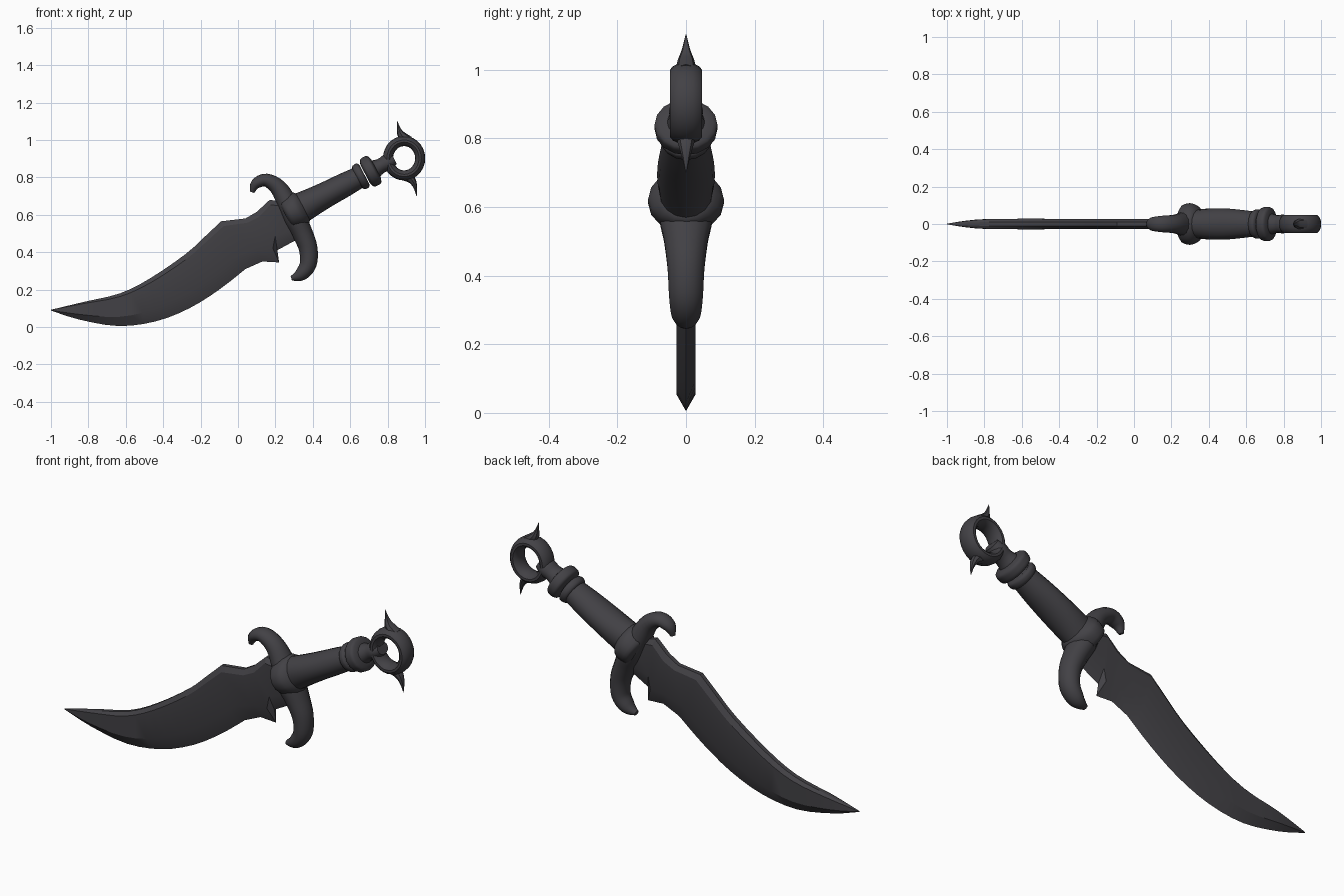
import bpy, bmesh, math
from mathutils import Vector

cube = bpy.data.objects.get("Cube")
if cube:
    bpy.data.objects.remove(cube, do_unlink=True)

steel = bpy.data.materials.new("dark steel")
steel.use_nodes = True
colour = (0.055, 0.053, 0.06, 1)
steel.diffuse_color = colour
steel.node_tree.nodes["Principled BSDF"].inputs["Base Color"].default_value = colour


def smooth_rows(rows, steps):
    """Catmull-Rom interpolation of equally long tuples."""
    out = []
    n = len(rows)
    for i in range(n - 1):
        a, b, c, d = (rows[max(0, min(n - 1, i + k))] for k in (-1, 0, 1, 2))
        for s in range(steps):
            t = s / steps
            out.append(tuple(
                q + 0.5 * t * (r - p + t * (2 * p - 5 * q + 4 * r - w + t * (3 * (q - r) + w - p)))
                for p, q, r, w in zip(a, b, c, d)))
    return out + [rows[-1]]


def loft(name, rings, closed=False, angle=40):
    """Skin a list of equally long vertex rings."""
    bm = bmesh.new()
    loops = [[bm.verts.new(p) for p in ring] for ring in rings]
    m = len(loops[0])
    pairs = list(zip(loops, loops[1:]))
    if closed:
        pairs.append((loops[-1], loops[0]))
    else:
        bm.faces.new(loops[0])
        bm.faces.new(loops[-1])
    for a, b in pairs:
        for j in range(m):
            k = (j + 1) % m
            bm.faces.new((a[j], a[k], b[k], b[j]))
    bmesh.ops.recalc_face_normals(bm, faces=bm.faces)
    mesh = bpy.data.meshes.new(name)
    bm.to_mesh(mesh)
    bm.free()
    mesh.materials.append(steel)
    ob = bpy.data.objects.new(name, mesh)
    bpy.context.collection.objects.link(ob)
    bpy.ops.object.select_all(action='DESELECT')
    ob.select_set(True)
    bpy.context.view_layer.objects.active = ob
    bpy.ops.object.shade_smooth_by_angle(angle=math.radians(angle))
    return ob


def sweep(name, rows, steps=4, sides=14, closed=False):
    """Elliptical tube in the xz plane; rows hold x, z, radius in plane, radius along y."""
    pts = rows if closed else smooth_rows(rows, steps)
    n = len(pts)
    rings = []
    for i, (x, z, r, ry) in enumerate(pts):
        p = pts[(i - 1) % n] if closed else pts[max(i - 1, 0)]
        q = pts[(i + 1) % n] if closed else pts[min(i + 1, n - 1)]
        t = Vector((q[0] - p[0], 0, q[1] - p[1])).normalized()
        side = Vector((-t.z, 0, t.x))
        rings.append([Vector((x, 0, z)) + side * r * math.cos(a) + Vector((0, ry * math.sin(a), 0))
                      for a in (2 * math.pi * j / sides for j in range(sides))])
    return loft(name, rings, closed)


# Blade: spine x, z, edge x, z, half thickness
curved = [(-1, .092, -1, .088, .002), (-.82, .135, -.85, .04, .024),
          (-.63, .18, -.64, .005, .028), (-.47, .26, -.44, .03, .028),
          (-.28, .39, -.26, .10, .028), (-.17, .49, -.10, .20, .028),
          (-.09, .565, .04, .31, .028)]
heel = [(.04, .58, .13, .35, .028), (.10, .615, .22, .345, .028),
        (.17, .68, .21, .41, .028), (.28, .66, .32, .47, .028)]
blade_rings = []
for tx, tz, bx, bz, h in smooth_rows(curved, 3) + heel:
    top, edge = Vector((tx, 0, tz)), Vector((bx, 0, bz))
    profile = [(0, 0), (.28, 1), (.9, 1), (1, .4), (1, -.4), (.9, -1), (.28, -1)]
    blade_rings.append([edge.lerp(top, f) + Vector((0, h * w, 0)) for f, w in profile])
loft("blade", blade_rings, angle=25)

# Guard: S-shaped crosspiece with hooked ends
sweep("guard", [(.075, .72, .012, .012), (.095, .765, .028, .035), (.15, .785, .035, .045),
                (.215, .745, .045, .05), (.265, .66, .055, .065), (.305, .58, .06, .08),
                (.345, .50, .055, .065), (.375, .42, .05, .055), (.375, .335, .045, .05),
                (.335, .28, .035, .04), (.285, .26, .012, .015)])

# Everything on the handle axis is placed by distance from the guard centre
origin = Vector((.295, .615))
axis = Vector((.885, .465)).normalized()


def along(name, rows, steps=3):
    sweep(name, [(*(origin + axis * d), r, ry) for d, r, ry in rows], steps, 16)


along("guard_collar", [(-.045, .06, .07), (-.03, .085, .105), (.02, .095, .11),
                       (.05, .09, .09), (.065, .07, .07)])
along("grip", [(.03, .085, .075), (.12, .075, .083), (.22, .068, .083),
               (.32, .064, .075), (.43, .055, .062)])
along("lower_ferrule", [(.385, .055, .06), (.395, .07, .075), (.42, .072, .078), (.43, .058, .06)])
along("upper_ferrule", [(.435, .055, .06), (.445, .08, .088), (.47, .085, .092),
                        (.49, .08, .088), (.50, .055, .06)])
along("neck", [(.48, .055, .06), (.53, .04, .048), (.57, .045, .05), (.61, .03, .04)])

# Pommel ring
cx, cz = .888, .902
ring = []
for i in range(28):
    a = 2 * math.pi * i / 28
    ring.append((cx + .086 * math.cos(a), cz + .092 * math.sin(a), .027, .048))
sweep("pommel_ring", ring, closed=True)

# Curved spikes on the pommel
sweep("upper_spike", [(.915, .995, .025, .03), (.875, 1.025, .022, .025),
                      (.86, 1.06, .01, .012), (.85, 1.103, .001, .001)], sides=8)
sweep("lower_spike", [(.88, .81, .025, .03), (.925, .79, .022, .025),
                      (.947, .75, .011, .013), (.955, .70, .001, .001)], sides=8)
